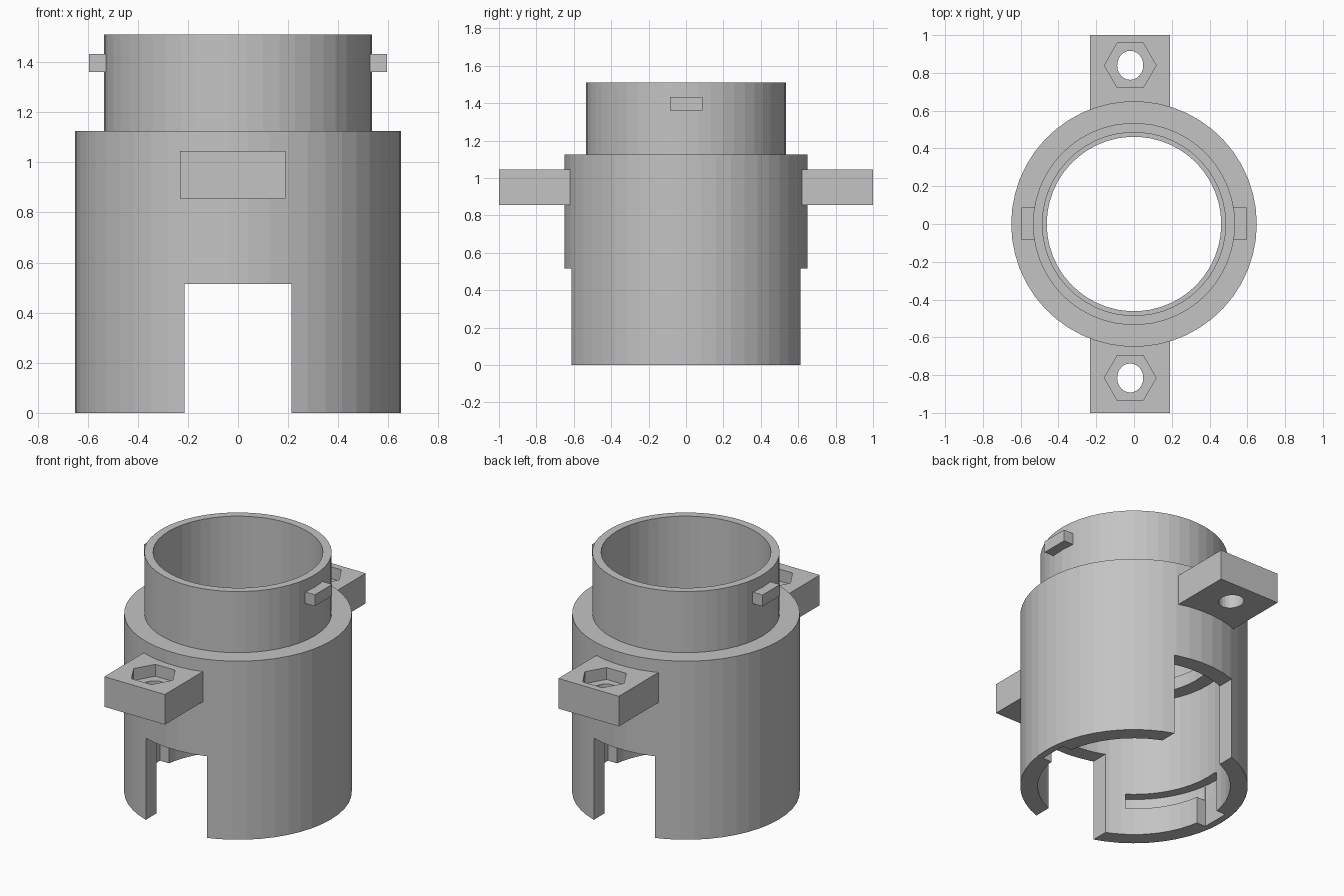
import bpy, bmesh
from math import sin, cos, radians, tau

old = bpy.data.objects.get("Cube")
if old:
    bpy.data.objects.remove(old, do_unlink=True)

grey = bpy.data.materials.new("plain grey")
grey.use_nodes = True
colour = (0.55, 0.55, 0.55, 1)
grey.diffuse_color = colour
grey.node_tree.nodes["Principled BSDF"].inputs["Base Color"].default_value = colour


def finish(name, bm):
    bmesh.ops.recalc_face_normals(bm, faces=bm.faces[:])
    mesh = bpy.data.meshes.new(name)
    bm.to_mesh(mesh)
    bm.free()
    mesh.materials.append(grey)
    obj = bpy.data.objects.new(name, mesh)
    bpy.context.collection.objects.link(obj)
    return obj


def prism(name, outline, z0, z1):
    """Upright solid from an xy outline."""
    bm = bmesh.new()
    face = bm.faces.new([bm.verts.new((x, y, z0)) for x, y in outline])
    top = bmesh.ops.extrude_face_region(bm, geom=[face])["geom"]
    verts = [v for v in top if isinstance(v, bmesh.types.BMVert)]
    bmesh.ops.translate(bm, verts=verts, vec=(0, 0, z1 - z0))
    return finish(name, bm)


def rect(x0, x1, y0, y1):
    return [(x0, y0), (x1, y0), (x1, y1), (x0, y1)]


def ellipse(cx, cy, rx, ry, n):
    return [(cx + rx * cos(tau * i / n), cy + ry * sin(tau * i / n)) for i in range(n)]


def sector(r0, r1, a0, a1, n=14):
    angles = [radians(a0 + (a1 - a0) * i / n) for i in range(n + 1)]
    return ([(r1 * cos(a), r1 * sin(a)) for a in angles]
            + [(r0 * cos(a), r0 * sin(a)) for a in reversed(angles)])


def revolve(name, profile, n=50):
    """Closed radius/height profile turned around z."""
    bm = bmesh.new()
    rings = [[bm.verts.new((r * cos(tau * i / n), r * sin(tau * i / n), z))
              for r, z in profile] for i in range(n)]
    m = len(profile)
    for i in range(n):
        a, b = rings[i], rings[(i + 1) % n]
        for j in range(m):
            k = (j + 1) % m
            bm.faces.new((a[j], b[j], b[k], a[k]))
    return finish(name, bm)


def cut(obj, *cutters):
    for cutter in cutters:
        mod = obj.modifiers.new("cut", 'BOOLEAN')
        mod.operation = 'DIFFERENCE'
        mod.solver = 'EXACT'
        mod.object = cutter
    deps = bpy.context.evaluated_depsgraph_get()
    deps.update()
    mesh = bpy.data.meshes.new_from_object(obj.evaluated_get(deps))
    obj.modifiers.clear()
    obj.data = mesh
    for cutter in cutters:
        bpy.data.objects.remove(cutter, do_unlink=True)


# Tubular body: wide socket below, thin inner lip, narrow neck on top
body = revolve("tube_body", [
    (0.65, 0), (0.65, 1.125), (0.535, 1.125), (0.535, 1.51), (0.485, 1.51),
    (0.485, 0.95), (0.462, 0.95), (0.462, 0.87), (0.55, 0.87), (0.55, 0)])

# Front and back slots, plus the two bayonet channels inside the socket
cutters = [prism("slot_cutter", rect(-0.213, 0.213, -1, 1), -0.1, 0.515)]
for side, turn in ((1, 0), (-1, 180)):
    x0, x1 = sorted((side * 0.5, side * 0.605))
    cutters.append(prism("entry_cutter", rect(x0, x1, -0.088, 0.088), -0.1, 0.255))
    cutters.append(prism("groove_cutter", sector(0.5, 0.61, turn - 7, turn + 55), 0.17, 0.265))
cut(body, *cutters)

# Bolt tabs with a nut pocket and a through hole
for name, y0, y1, cy in (("front_tab", -1, -0.6, -0.815), ("back_tab", 0.6, 1, 0.84)):
    tab = prism(name, rect(-0.232, 0.19, y0, y1), 0.855, 1.045)
    cut(tab,
        prism("pocket_cutter", ellipse(-0.02, cy, 0.137, 0.137, 6), 0.97, 1.2),
        prism("hole_cutter", ellipse(-0.02, cy, 0.069, 0.077, 24), 0.7, 1.1))

# Bayonet lugs on the neck
for name, x0, x1 in (("left_lug", 0.51, 0.595), ("right_lug", -0.595, -0.51)):
    prism(name, rect(x0, x1, -0.085, 0.088), 1.36, 1.432)
